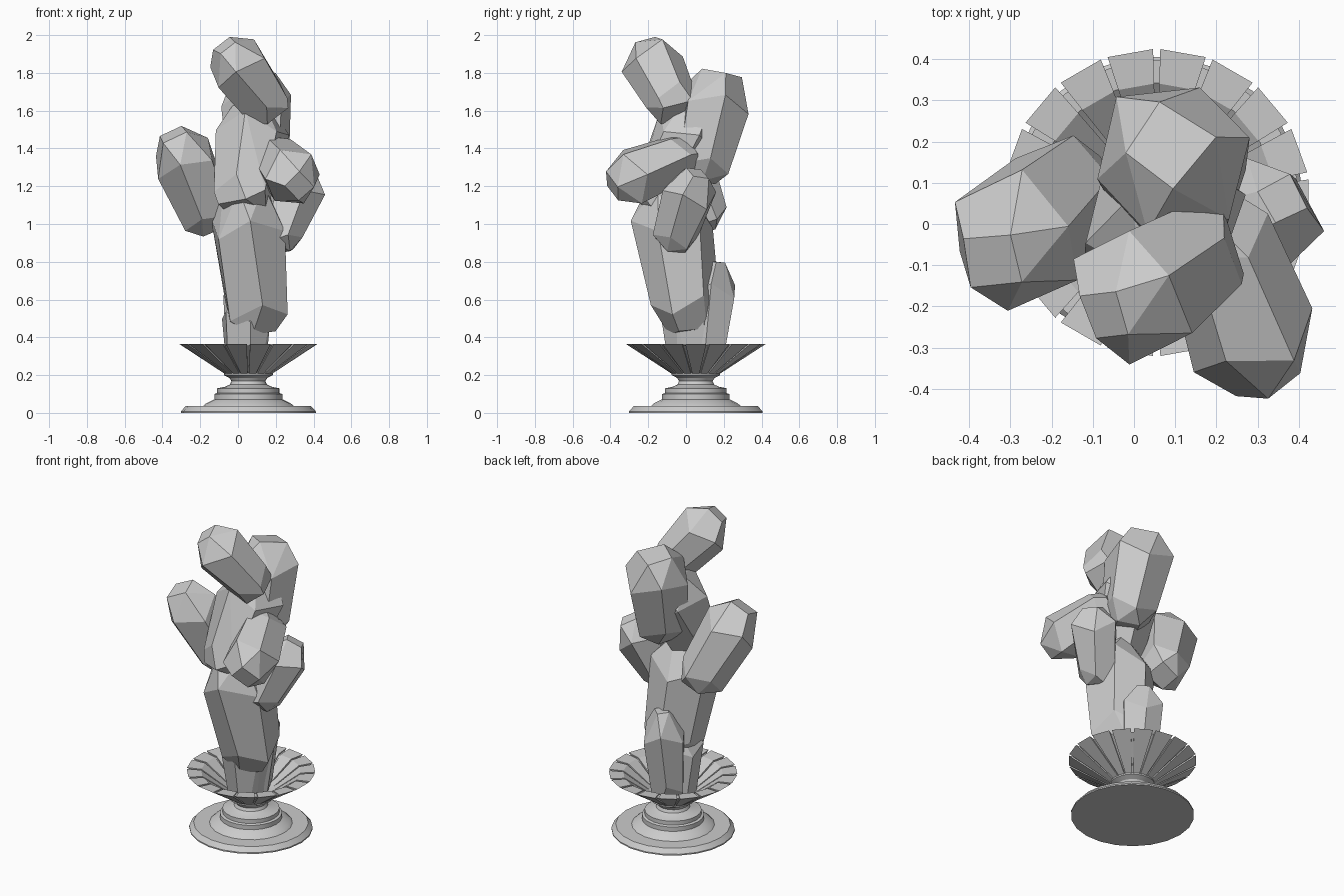
import bpy, bmesh, math, random
from mathutils import Vector

if "Cube" in bpy.data.objects:
    bpy.data.objects.remove(bpy.data.objects["Cube"])

random.seed(4)
CX, CY = 0.055, 0.052


def finish(name, bm, smooth=False):
    bmesh.ops.recalc_face_normals(bm, faces=bm.faces)
    me = bpy.data.meshes.new(name)
    bm.to_mesh(me)
    bm.free()
    ob = bpy.data.objects.new(name, me)
    bpy.context.collection.objects.link(ob)
    if smooth:
        bpy.ops.object.select_all(action='DESELECT')
        ob.select_set(True)
        bpy.context.view_layer.objects.active = ob
        bpy.ops.object.shade_smooth_by_angle(angle=math.radians(30))
    return ob


def lathe(name, profile, n=22):
    bm = bmesh.new()
    rings = []
    for r, z in profile:
        rings.append([bm.verts.new((CX + r * math.cos(2 * math.pi * i / n),
                                    CY + r * math.sin(2 * math.pi * i / n), z)) for i in range(n)])
    for a, b in zip(rings, rings[1:]):
        for i in range(n):
            j = (i + 1) % n
            bm.faces.new((a[i], a[j], b[j], b[i]))
    bm.faces.new(rings[0])
    bm.faces.new(rings[-1])
    return finish(name, bm, True)


def crystal(name, p0, p1, r, twist=0.0, foot=0.55, cap=0.55):
    """Six sided stone: narrow foot, wide shoulder, faceted tip."""
    p0, p1 = Vector(p0), Vector(p1)
    axis = p1 - p0
    q = axis.to_track_quat('Z', 'Y')
    bm = bmesh.new()
    for t, k, n, wobble in ((0, foot, 4, 0.0), (0.16, 0.88, 6, 0.05),
                            (0.74, 1.06, 6, 0.06), (1, cap, 4, 0.0)):
        for i in range(n):
            a = math.radians(twist) + 2 * math.pi * (i + random.uniform(-.08, .08)) / n
            s = k * r * random.uniform(0.96, 1.04)
            tt = t + (wobble if i % 2 else -wobble)
            bm.verts.new(p0 + axis * tt + q @ Vector((s * math.cos(a), s * math.sin(a), 0)))
    bmesh.ops.convex_hull(bm, input=bm.verts)
    bmesh.ops.dissolve_limit(bm, angle_limit=math.radians(11), verts=bm.verts, edges=bm.edges)
    return finish(name, bm)


# stepped foot and neck
lathe("pedestal", [(0.357, 0), (0.357, 0.008), (0.332, 0.036), (0.24, 0.036), (0.225, 0.05),
                   (0.18, 0.072), (0.18, 0.1), (0.165, 0.105), (0.165, 0.13), (0.125, 0.138),
                   (0.098, 0.15), (0.09, 0.168), (0.1, 0.185), (0.13, 0.2), (0.13, 0.21)])

# thin bowl
lathe("bowl", [(0.1, 0.195), (0.12, 0.212), (0.345, 0.357), (0.29, 0.354), (0.2, 0.28), (0.09, 0.225)], 36)

# ring of wedge slats around the bowl
bm = bmesh.new()
for k in range(18):
    a = math.radians(20 * k)
    er, et = Vector((math.cos(a), math.sin(a), 0)), Vector((-math.sin(a), math.cos(a), 0))
    sides = []
    for s in (-1, 1):
        sides.append([bm.verts.new(Vector((CX, CY, z)) + er * r + et * (s * w)) for r, z, w in
                      ((0.115, 0.2, 0.017), (0.368, 0.366, 0.056), (0.285, 0.36, 0.044), (0.1, 0.222, 0.015))])
    L, R = sides
    bm.faces.new(L)
    bm.faces.new(R)
    for i in range(4):
        j = (i + 1) % 4
        bm.faces.new((L[i], L[j], R[j], R[i]))
finish("bowl_slats", bm)

# stacked stones
stones = [
    ("root_stone", (0.04, 0.03, 0.22), (0.05, 0.0, 0.62), 0.135, 20, 0.8, 0.6),
    ("back_root_stone", (0.05, 0.1, 0.23), (0.06, 0.155, 0.8), 0.125, 10, 0.75, 0.4),
    ("trunk_stone", (0.11, 0.01, 0.43), (0.03, -0.1, 1.2), 0.205, 15, 0.5, 0.55),
    ("middle_stone", (0.02, -0.17, 1.08), (0.09, 0.09, 1.62), 0.185, 30, 0.7, 0.6),
    ("top_back_stone", (0.11, 0.07, 1.23), (0.09, 0.19, 1.8), 0.185, 0, 0.5, 0.6),
    ("top_front_stone", (0.185, -0.05, 1.59), (-0.07, -0.22, 1.945), 0.155, 25, 0.72, 0.5),
    ("left_stone", (-0.13, 0.1, 0.98), (-0.345, -0.09, 1.475), 0.165, 10, 0.55, 0.55),
    ("right_front_stone", (0.18, 0.03, 1.38), (0.325, -0.39, 1.2), 0.15, 0, 0.6, 0.55),
    ("right_low_stone", (0.2, -0.08, 0.88), (0.36, 0.06, 1.27), 0.135, 35, 0.6, 0.5),
]
for s in stones:
    crystal(*s)
